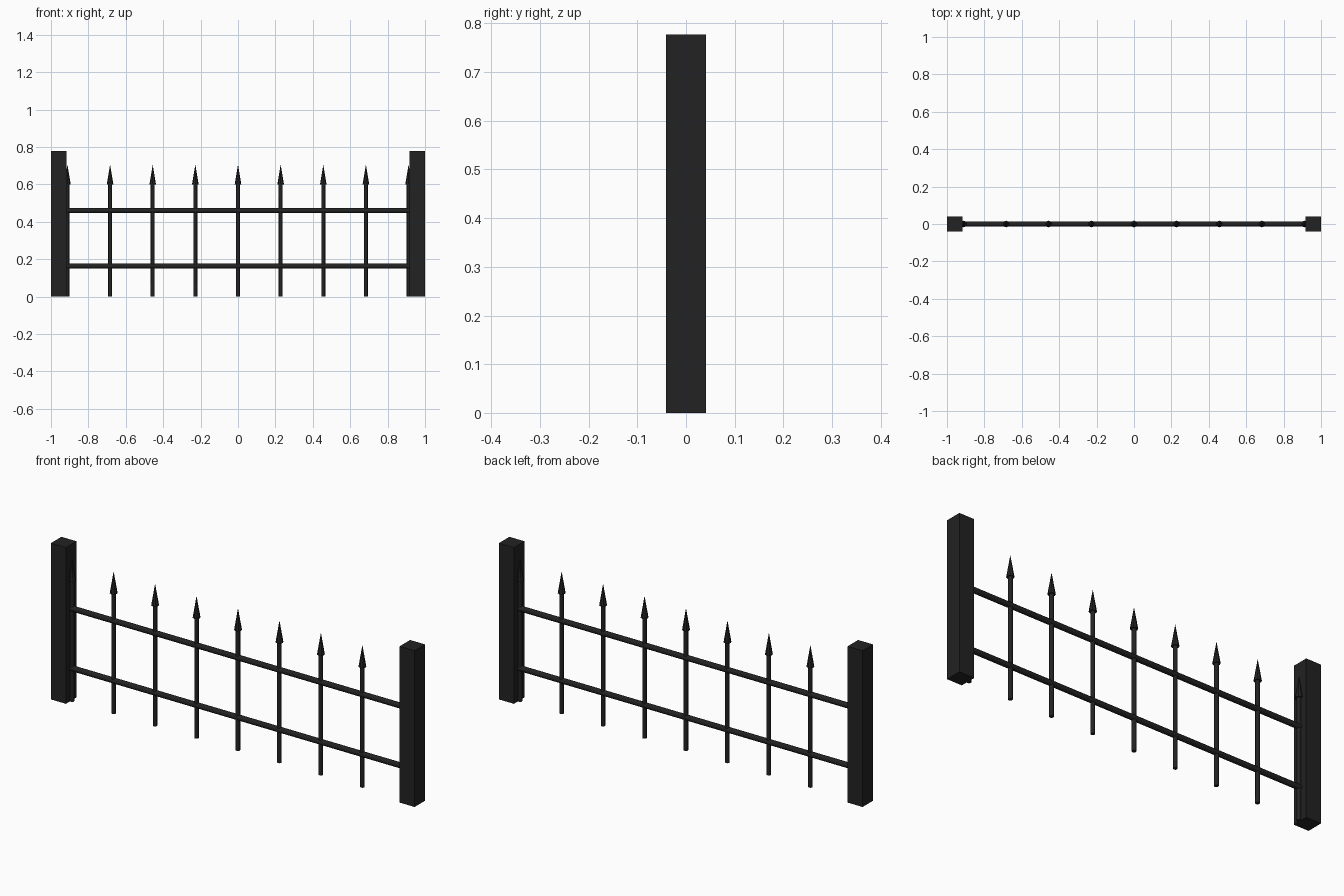
import bpy, math

if "Cube" in bpy.data.objects:
    bpy.data.objects.remove(bpy.data.objects["Cube"])

iron = bpy.data.materials.new("black iron")
iron.diffuse_color = (0.016, 0.016, 0.016, 1)
iron.use_nodes = True
iron.node_tree.nodes["Principled BSDF"].inputs["Base Color"].default_value = iron.diffuse_color


def finish(name):
    ob = bpy.context.object
    ob.name = name
    ob.data.materials.append(iron)
    return ob


def rod(name, radius, length, loc, rot=(0, 0, 0), sides=8):
    bpy.ops.mesh.primitive_cylinder_add(vertices=sides, radius=radius, depth=length,
                                        location=loc, rotation=rot)
    finish(name)
    bpy.ops.object.shade_smooth_by_angle(angle=math.radians(50))


# Square end posts
for side, label in ((-1, "left"), (1, "right")):
    bpy.ops.mesh.primitive_cube_add(size=1, location=(side * 0.959, 0, 0.3885))
    post = finish(label + "_post")
    post.scale = (0.082, 0.082, 0.777)

# Horizontal rails
for z, label in ((0.163, "lower"), (0.46, "upper")):
    rod(label + "_rail", 0.0135, 1.84, (0, 0, z), (0, math.pi / 2, 0), 12)

# Pickets with pointed tips; the outer two sit against the posts
for i in range(-4, 5):
    x = i * 0.228
    rod("picket", 0.0105, 0.6, (x, 0, 0.3))
    bpy.ops.mesh.primitive_cone_add(vertices=8, radius1=0.018, radius2=0, depth=0.108,
                                    location=(x, 0, 0.652))
    finish("picket_spike")
